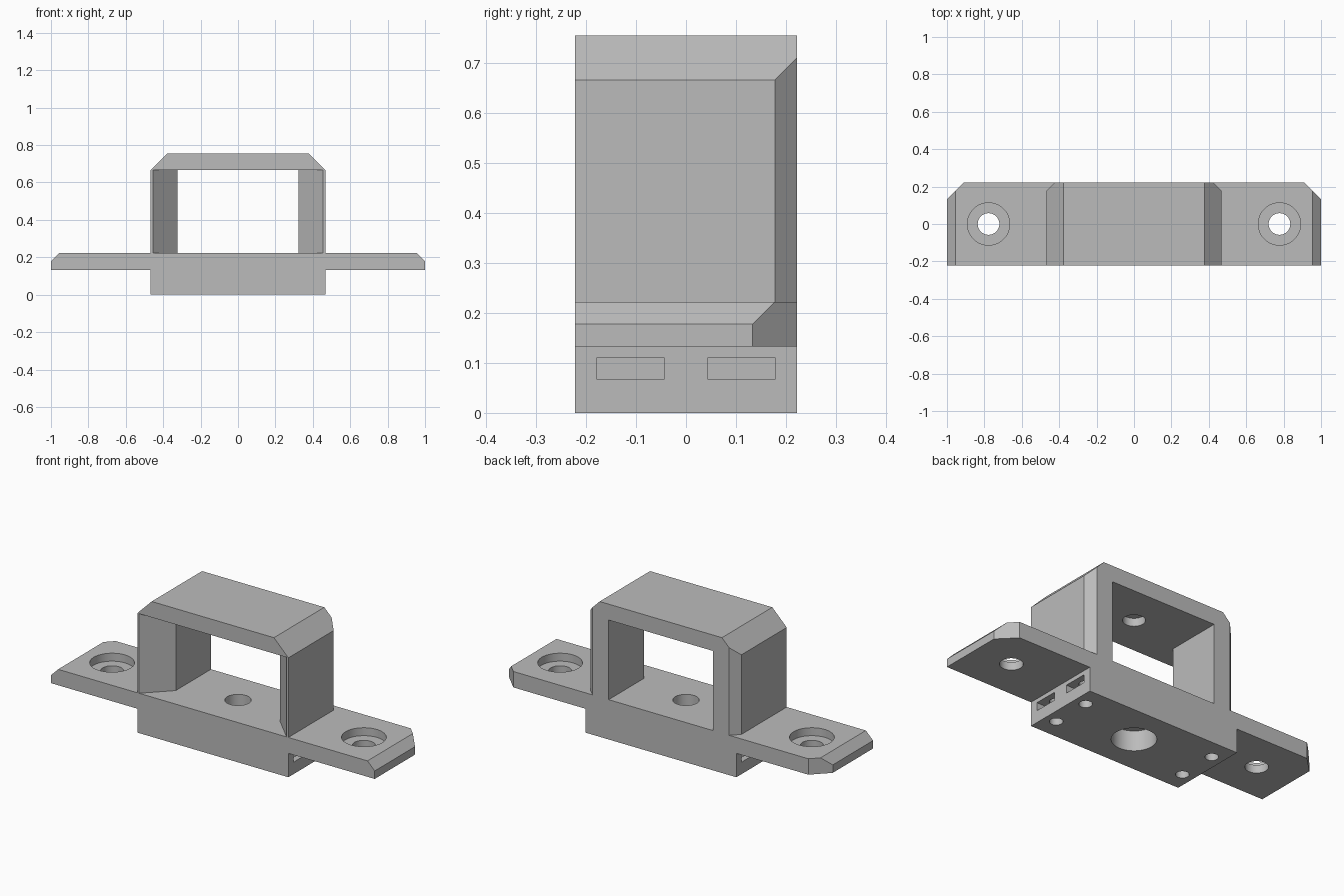
import bpy, bmesh, math
from mathutils import Vector, Matrix

cube = bpy.data.objects.get("Cube")
if cube:
    bpy.data.objects.remove(cube, do_unlink=True)

U = 2 / 45          # one design unit in scene units
HALF_Y = 5          # half depth of the bracket

grey = bpy.data.materials.new("mid_grey")
grey.use_nodes = True
grey.diffuse_color = (0.5, 0.5, 0.5, 1)
grey.node_tree.nodes["Principled BSDF"].inputs["Base Color"].default_value = (0.5, 0.5, 0.5, 1)


def make_object(name, bm):
    bmesh.ops.recalc_face_normals(bm, faces=bm.faces)
    bmesh.ops.scale(bm, vec=(U, U, U), verts=bm.verts)
    mesh = bpy.data.meshes.new(name)
    bm.to_mesh(mesh)
    bm.free()
    mesh.materials.append(grey)
    obj = bpy.data.objects.new(name, mesh)
    bpy.context.collection.objects.link(obj)
    return obj


def prism(name, start, along):
    """Extrude a closed outline of 3D points along a vector."""
    bm = bmesh.new()
    face = bm.faces.new([bm.verts.new(p) for p in start])
    new = bmesh.ops.extrude_face_region(bm, geom=[face])["geom"]
    verts = [v for v in new if isinstance(v, bmesh.types.BMVert)]
    bmesh.ops.translate(bm, vec=along, verts=verts)
    return make_object(name, bm)


def plan_prism(name, outline, z0, z1):
    return prism(name, [(x, y, z0) for x, y in outline], (0, 0, z1 - z0))


def drill(name, x, y, radius, z0, z1, sides=48):
    bm = bmesh.new()
    bmesh.ops.create_cone(bm, cap_ends=True, segments=sides, radius1=radius, radius2=radius,
                          depth=z1 - z0, matrix=Matrix.Translation((x, y, (z0 + z1) / 2)))
    return make_object(name, bm)


def mirrored(half):
    return half + [(-x, v) for x, v in reversed(half)]


# Body: base block, flanges and hoop share one front outline
half = [(10.5, 0), (10.5, 3), (22.5, 3), (22.5, 4), (21.5, 5),
        (10.5, 5), (10.5, 15), (8.5, 17)]
body = prism("mounting_bracket", [(x, -HALF_Y, z) for x, z in mirrored(half)],
             (0, 2 * HALF_Y, 0))

cutters = []

# Hoop opening, flared towards the front
opening = [(10.25, -6), (10.25, -5), (7.25, -2), (7.25, 6)]
cutters.append(plan_prism("opening_cutter", mirrored(opening), 5, 15))

for s in (-1, 1):
    # Bevelled rear edges of the hoop and rear corners of the flanges
    cutters.append(plan_prism("hoop_edge_cutter",
                              [(s * 11.5, 3), (s * 11.5, 6), (s * 8.5, 6)], 5, 18))
    cutters.append(plan_prism("flange_corner_cutter",
                              [(s * 23.5, 2), (s * 23.5, 6), (s * 19.5, 6)], 2, 6))
    # Counterbored flange screw holes
    cutters.append(drill("flange_hole_cutter", s * 17.5, 0, 1.3, 2, 6))
    cutters.append(drill("flange_bore_cutter", s * 17.5, 0, 2.55, 4, 6))
    for t in (-1, 1):
        # Side nut slots with screw holes from below
        y0, y1 = t * 2.5 - 1.5, t * 2.5 + 1.5
        slot = [(s * 7.5, y0), (s * 11.5, y0), (s * 11.5, y1), (s * 7.5, y1)]
        cutters.append(plan_prism("nut_slot_cutter", slot, 1.5, 2.5))
        cutters.append(drill("base_screw_cutter", s * 9, t * 2.5, 0.75, -1, 3.5, 32))

# Centre hole with a bore from below, and a blind hole in the hoop ceiling
cutters.append(drill("centre_hole_cutter", 0, 0, 1.5, -1, 6))
cutters.append(drill("centre_bore_cutter", 0, 0, 2.5, -1, 2.5))
cutters.append(drill("ceiling_hole_cutter", 0, 0, 1.25, 14, 16))

# Apply every cut and discard the cutters
bpy.context.view_layer.objects.active = body
for cutter in cutters:
    cutter.hide_render = True
    mod = body.modifiers.new("cut", "BOOLEAN")
    mod.operation = "DIFFERENCE"
    mod.solver = "EXACT"
    mod.object = cutter
    bpy.ops.object.modifier_apply(modifier=mod.name)
    bpy.data.objects.remove(cutter, do_unlink=True)

body.data.materials.clear()
body.data.materials.append(grey)
for poly in body.data.polygons:
    poly.material_index = 0

# Smooth hole walls, crisp edges elsewhere
bpy.ops.object.select_all(action="DESELECT")
body.select_set(True)
bpy.ops.object.shade_smooth_by_angle(angle=math.radians(30))
